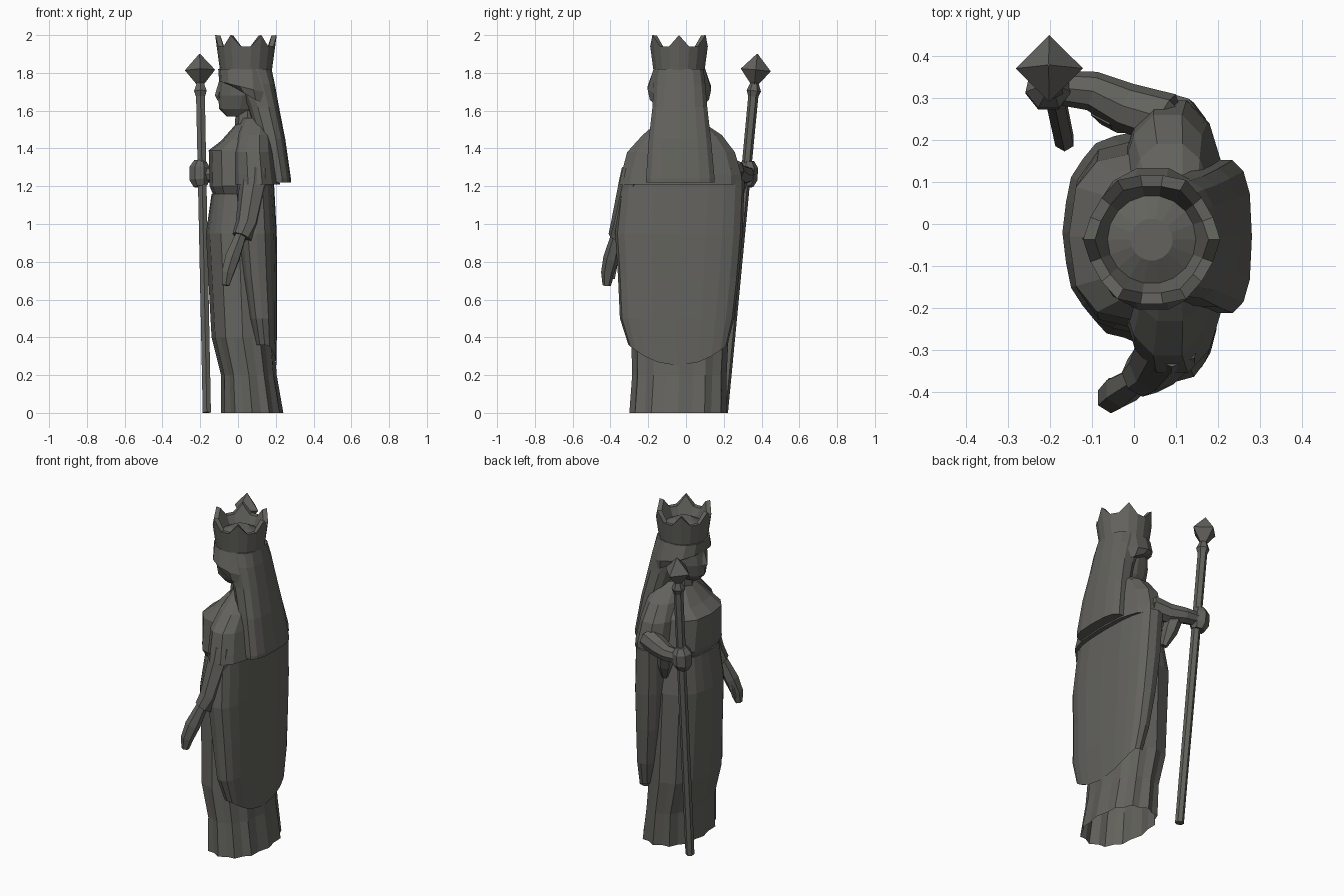
import bpy, bmesh, math
from mathutils import Vector

stone = bpy.data.materials.new("dark_stone")
stone.diffuse_color = (0.125, 0.123, 0.11, 1)


def skin(name, rings, caps=True):
    """Join equal-length rings of points into a faceted, optionally capped surface."""
    bm = bmesh.new()
    vs = [[bm.verts.new(p) for p in r] for r in rings]
    n = len(vs[0])
    for a, b in zip(vs, vs[1:]):
        for i in range(n):
            j = (i + 1) % n
            bm.faces.new((a[i], a[j], b[j], b[i]))
    bm.faces.new(vs[-1])
    if caps:
        bm.faces.new(vs[0][::-1])
    bmesh.ops.recalc_face_normals(bm, faces=bm.faces)
    me = bpy.data.meshes.new(name)
    bm.to_mesh(me)
    bm.free()
    me.materials.append(stone)
    ob = bpy.data.objects.new(name, me)
    bpy.context.collection.objects.link(ob)
    return ob


def loft(name, bounds, n=12, p=2.0, shift=None, caps=True):
    """Stack superellipse rings given as (z, xmin, xmax, ymin, ymax)."""
    rings = []
    for k, (z, x0, x1, y0, y1) in enumerate(bounds):
        ring = []
        for i in range(n):
            a = 2 * math.pi * i / n
            c, s = math.cos(a), math.sin(a)
            c = math.copysign(abs(c) ** (2 / p), c)
            s = math.copysign(abs(s) ** (2 / p), s)
            dx, dy, dz = shift(k, i, c, s) if shift else (1, 1, 0)
            ring.append(((x0 + x1) / 2 + (x1 - x0) / 2 * c * dx,
                         (y0 + y1) / 2 + (y1 - y0) / 2 * s * dy, z + dz))
        rings.append(ring)
    return skin(name, rings, caps)


def tube(name, path, n=6):
    """Sweep a polygon along (x, y, z, radius) points."""
    pts = [Vector(q[:3]) for q in path]
    rings = []
    for k, q in enumerate(path):
        t = (pts[min(k + 1, len(pts) - 1)] - pts[max(k - 1, 0)]).normalized()
        ref = Vector((1, 0, 0)) if abs(t.x) < 0.8 else Vector((0, 0, 1))
        u = t.cross(ref).normalized()
        v = t.cross(u)
        rings.append([pts[k] + q[3] * (math.cos(2 * math.pi * i / n) * u
                                       + math.sin(2 * math.pi * i / n) * v) for i in range(n)])
    return skin(name, rings)


# Long gown, open below, with pleats toward the hem (figure looks along -x)
def pleat(k, i, c, s):
    f = 1 - (0.08, 0.06, 0.05, 0.02, 0)[k] * (i % 2)
    return f, f, 0


loft("gown", [(0, -0.09, 0.24, -0.30, 0.215), (0.2, -0.09, 0.205, -0.285, 0.215),
              (0.4, -0.14, 0.19, -0.29, 0.225), (0.95, -0.17, 0.18, -0.26, 0.22),
              (1.16, -0.14, 0.17, -0.23, 0.19)], 24, 2.3, pleat, caps=False)

# Bodice, bust and neckline
loft("bodice", [(1.15, -0.13, 0.16, -0.22, 0.16), (1.2, -0.15, 0.17, -0.25, 0.20),
                (1.39, -0.155, 0.17, -0.23, 0.17), (1.44, -0.09, 0.17, -0.20, 0.14),
                (1.53, -0.01, 0.16, -0.12, 0.05)], 12, 2.6)

# Cloak: hem is lowest at the middle of the back
loft("cloak", [(0.25, 0.08, 0.203, -0.305, 0.22), (0.5, 0.05, 0.207, -0.35, 0.255),
               (0.72, 0.015, 0.207, -0.36, 0.28), (0.95, -0.01, 0.205, -0.375, 0.30),
               (1.23, -0.02, 0.19, -0.345, 0.31)], 20, 2.7,
     lambda k, i, c, s: (1, 1, 0.11 * (s * s if c > 0 else 1) if k == 0 else 0), caps=False)

# Shoulder cape
loft("shoulder_cape", [(1.21, -0.04, 0.222, -0.36, 0.30), (1.26, -0.04, 0.215, -0.35, 0.30),
                       (1.38, -0.04, 0.20, -0.318, 0.265), (1.47, -0.02, 0.19, -0.235, 0.195),
                       (1.56, 0.02, 0.17, -0.13, 0.06)], 14, 2.4)

# Neck, head and nose
loft("neck", [(1.46, -0.02, 0.12, -0.10, 0.03), (1.64, -0.01, 0.11, -0.09, 0.02)], 8)
loft("head", [(1.57, -0.06, 0.08, -0.07, 0.0), (1.61, -0.10, 0.12, -0.105, 0.035),
              (1.68, -0.105, 0.15, -0.135, 0.065), (1.75, -0.10, 0.16, -0.14, 0.07),
              (1.86, -0.09, 0.16, -0.14, 0.07)], 12)
tube("nose", [(-0.09, -0.035, 1.75, 0.012), (-0.103, -0.035, 1.68, 0.02),
              (-0.095, -0.035, 1.655, 0.012)], 4)

# Hood band sloping back from the brow, and the long veil
loft("hood", [(1.675, -0.06, 0.185, -0.195, 0.125), (1.72, -0.10, 0.19, -0.207, 0.137),
              (1.82, -0.105, 0.18, -0.175, 0.105)], 14, 2.2,
     lambda k, i, c, s: (1, 1, (-0.07, -0.035, 0)[k] * c))
loft("veil", [(1.22, 0.14, 0.28, -0.215, 0.155), (1.24, 0.14, 0.28, -0.215, 0.155),
              (1.45, 0.10, 0.25, -0.20, 0.135), (1.62, 0.05, 0.217, -0.18, 0.115),
              (1.74, 0.0, 0.195, -0.175, 0.105), (1.82, -0.05, 0.178, -0.165, 0.095)], 14, 2.8)


# Crown: six points, hollow inside
def points(k, i, c, s):
    if k in (1, 2):
        return (1, 1, 0) if i % 3 == 0 else (0.95, 0.95, -0.06)
    return 1, 1, 0


loft("crown", [(z, 0.042 - r, 0.042 + r, -0.037 - r, -0.037 + r) for z, r in
               ((1.81, 0.137), (2.0, 0.163), (1.998, 0.135), (1.89, 0.105), (1.92, 0.05))],
     18, 2.0, points)

# Lowered arm and hand
tube("lowered_sleeve", [(0.09, -0.265, 1.29, 0.075), (0.088, -0.275, 1.22, 0.08),
                        (0.05, -0.335, 1.0, 0.063), (0.02, -0.36, 0.93, 0.053)], 8)
tube("lowered_hand", [(0.015, -0.365, 0.94, 0.032), (-0.03, -0.395, 0.82, 0.043),
                      (-0.055, -0.414, 0.74, 0.036), (-0.065, -0.42, 0.675, 0.022)], 6)
tube("lowered_thumb", [(-0.02, -0.385, 0.83, 0.02), (-0.05, -0.38, 0.77, 0.018),
                       (-0.06, -0.385, 0.71, 0.01)], 5)

# Raised arm, hanging cuff and gripping hand
tube("raised_sleeve", [(0.13, 0.2, 1.29, 0.055), (0.07, 0.25, 1.28, 0.065),
                       (-0.02, 0.278, 1.26, 0.058), (-0.10, 0.316, 1.26, 0.047),
                       (-0.19, 0.325, 1.265, 0.04)], 8)
tube("hanging_cuff", [(-0.06, 0.285, 1.26, 0.05), (-0.04, 0.26, 1.16, 0.045),
                      (-0.02, 0.235, 1.07, 0.02)], 6)
tube("raised_hand", [(-0.198, 0.318, 1.20, 0.038), (-0.203, 0.322, 1.235, 0.056),
                     (-0.203, 0.326, 1.30, 0.056), (-0.2, 0.33, 1.335, 0.032)], 7)


# Leaning staff with collar and faceted finial
def on_staff(z, r):
    return (-0.165 - 0.02 * z, 0.197 + 0.095 * z, z, r)


tube("staff", [on_staff(0.002, 0.025), on_staff(1.2, 0.026), on_staff(1.72, 0.027)], 6)
tube("staff_collar", [on_staff(1.675, 0.027), on_staff(1.705, 0.038), on_staff(1.75, 0.02)], 6)
tube("staff_finial", [on_staff(1.73, 0.012), on_staff(1.815, 0.08), on_staff(1.90, 0.003)], 4)
